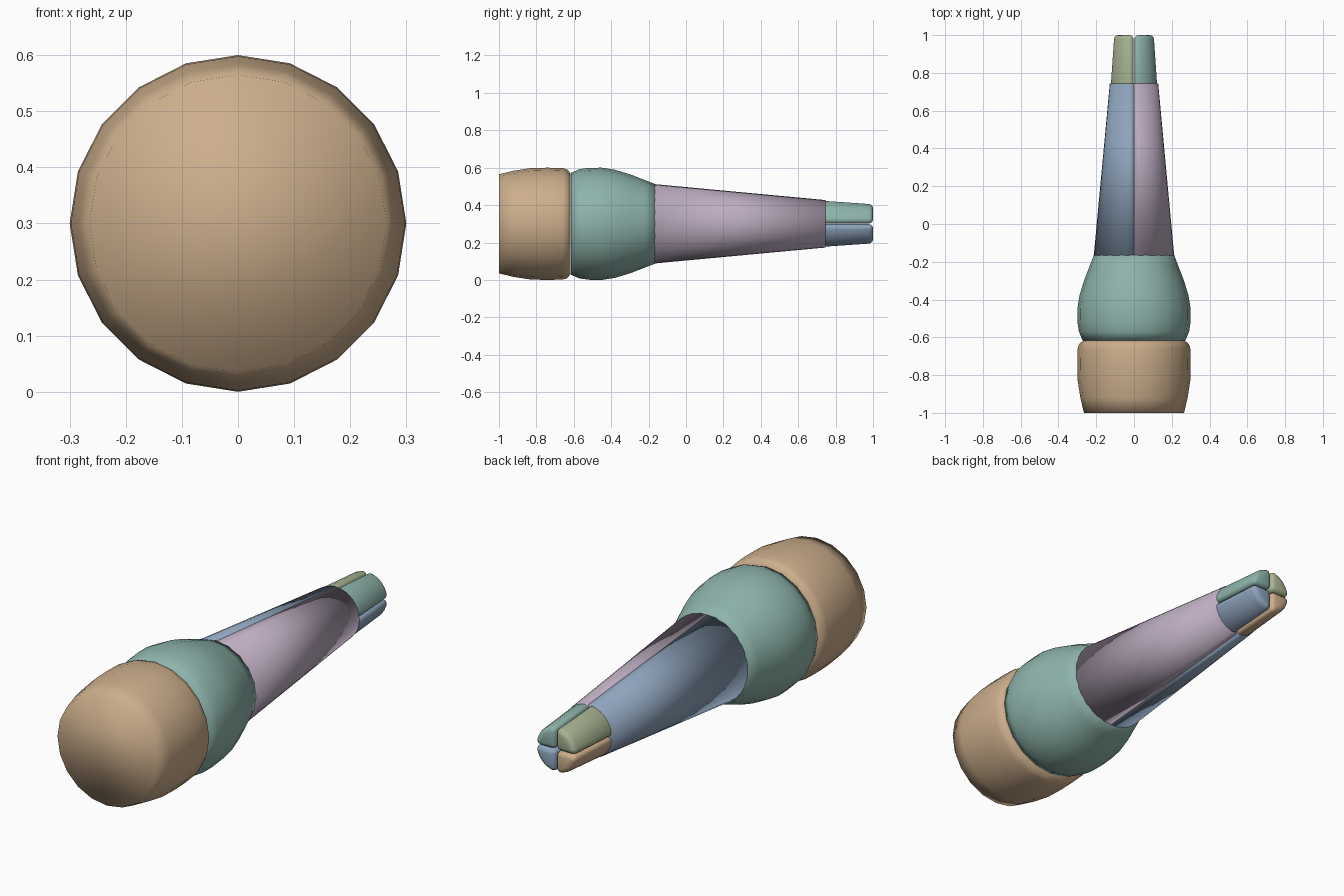
import bpy
import bmesh
from math import cos, sin, radians

old = bpy.data.objects.get("Cube")
if old:
    bpy.data.objects.remove(old, do_unlink=True)

AXIS_HEIGHT = 0.3


def material(name, rgb):
    """Flat colour from sRGB bytes, stored as linear values."""
    col = [((c / 255 + 0.055) / 1.055) ** 2.4 for c in rgb] + [1]
    mat = bpy.data.materials.new(name)
    mat.use_nodes = True
    mat.diffuse_color = col
    mat.node_tree.nodes["Principled BSDF"].inputs["Base Color"].default_value = col
    return mat


tan = material("tan", (204, 174, 140))
teal = material("teal", (142, 180, 171))
mauve = material("mauve", (188, 172, 192))
blue = material("blue", (142, 164, 188))
olive = material("olive", (168, 180, 146))


def arc(start, sweep, steps):
    """Unit arc in the x-z plane; a full turn leaves out the repeated point."""
    count = steps if sweep == 360 else steps + 1
    angles = [radians(start + sweep * i / steps) for i in range(count)]
    return [(cos(a), sin(a)) for a in angles]


def loft(name, section, profile, mat, shift=(0, 0)):
    """Closed solid: the section scaled along y by (y, radius) pairs."""
    bm = bmesh.new()
    rings = [[bm.verts.new((u * r, y, w * r)) for u, w in section] for y, r in profile]
    n = len(section)
    for a, b in zip(rings, rings[1:]):
        for i in range(n):
            j = (i + 1) % n
            bm.faces.new((a[i], a[j], b[j], b[i]))
    bm.faces.new(rings[0])
    bm.faces.new(rings[-1])
    bmesh.ops.recalc_face_normals(bm, faces=bm.faces[:])
    for f in bm.faces:
        f.smooth = True
    mesh = bpy.data.meshes.new(name)
    bm.to_mesh(mesh)
    bm.free()
    mesh.materials.append(mat)
    obj = bpy.data.objects.new(name, mesh)
    obj.location = (shift[0], 0, AXIS_HEIGHT + shift[1])
    bpy.context.collection.objects.link(obj)
    return obj


# Rounded front cap and the bulging collar behind it
circle = arc(0, 360, 20)
loft("front_cap", circle,
     [(-1, 0.265), (-0.92, 0.284), (-0.83, 0.298), (-0.74, 0.3),
      (-0.66, 0.298), (-0.635, 0.291), (-0.617, 0.268)], tan)
loft("collar", circle,
     [(-0.616, 0.272), (-0.57, 0.292), (-0.52, 0.299), (-0.45, 0.3),
      (-0.38, 0.289), (-0.3, 0.265), (-0.22, 0.234), (-0.165, 0.213)], teal)

# Tapered body split lengthwise into two solid halves
taper = [(-0.168, 0.212), (0.745, 0.127)]
for name, start, mat, side in (("body_left", -90, mauve, 1), ("body_right", 90, blue, -1)):
    loft(name, arc(start, 180, 16), taper, mat, (side * 0.001, 0))

# Four rounded quarter wedges at the back end
wedges = (("tail_upper_left", teal), ("tail_upper_right", olive),
          ("tail_lower_right", tan), ("tail_lower_left", blue))
for k, (name, mat) in enumerate(wedges):
    mid = radians(45 + 90 * k)
    gap = (0.003 * cos(mid), 0.003 * sin(mid))
    wedge = loft(name, [(0, 0)] + arc(90 * k, 90, 6),
                 [(0.71, 0.125), (1, 0.105)], mat, gap)
    bevel = wedge.modifiers.new("rounded_edges", 'BEVEL')
    bevel.width = 0.022
    bevel.segments = 3
    bevel.limit_method = 'ANGLE'
    bevel.angle_limit = radians(40)
